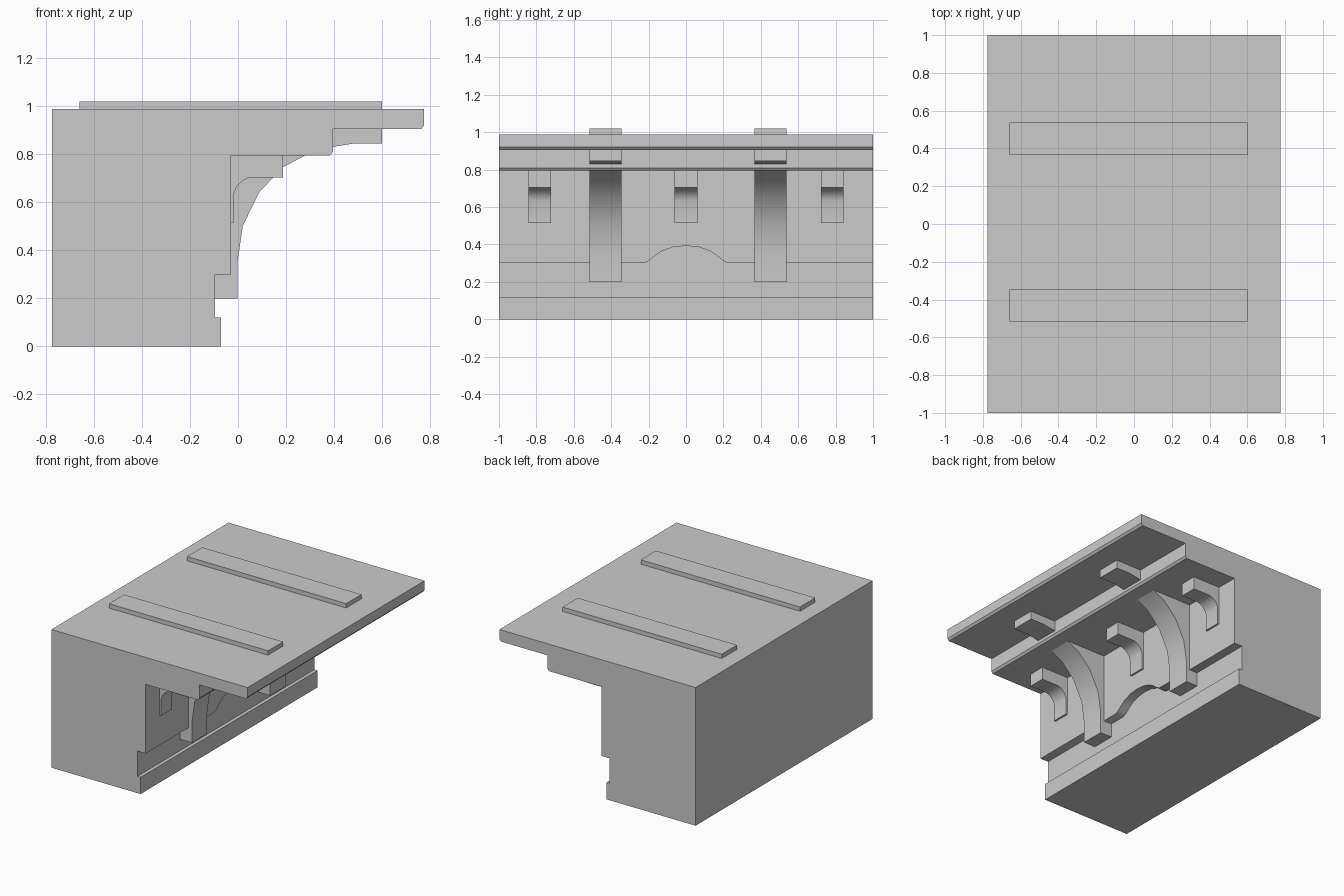
import bpy, bmesh, math

cube = bpy.data.objects.get("Cube")
if cube:
    bpy.data.objects.remove(cube, do_unlink=True)

stone = bpy.data.materials.new("pale grey stone")
stone.use_nodes = True
GREY = (0.6, 0.6, 0.6, 1)
stone.diffuse_color = GREY
stone.node_tree.nodes["Principled BSDF"].inputs["Base Color"].default_value = GREY


def prism(name, profile, start, end, axis="y"):
    """Extrude an (x, z) profile along y, or a (y, z) profile along x."""
    bm = bmesh.new()
    place = (lambda p: (p[0], start, p[1])) if axis == "y" else (lambda p: (start, p[0], p[1]))
    face = bm.faces.new([bm.verts.new(place(p)) for p in profile])
    swept = bmesh.ops.extrude_face_region(bm, geom=[face])["geom"]
    verts = [g for g in swept if isinstance(g, bmesh.types.BMVert)]
    depth = end - start
    bmesh.ops.translate(bm, verts=verts, vec=(0, depth, 0) if axis == "y" else (depth, 0, 0))
    bmesh.ops.recalc_face_normals(bm, faces=bm.faces)
    mesh = bpy.data.meshes.new(name)
    bm.to_mesh(mesh)
    bm.free()
    mesh.materials.append(stone)
    obj = bpy.data.objects.new(name, mesh)
    bpy.context.collection.objects.link(obj)
    return obj


def smooth(obj):
    bpy.ops.object.select_all(action="DESELECT")
    obj.select_set(True)
    bpy.context.view_layer.objects.active = obj
    bpy.ops.object.shade_smooth_by_angle(angle=math.radians(32))


# Main cornice block: plinth, band, wall and stepped overhang
BACK, LIP = -0.776, 0.776
BAND, WALL, STEP = -0.095, -0.03, 0.395
SOFFIT, LEDGE, TOP = 0.795, 0.905, 0.988
body = prism("cornice_body", [
    (BACK, 0), (-0.07, 0), (-0.07, 0.12), (BAND, 0.12), (BAND, 0.3),
    (WALL, 0.3), (WALL, SOFFIT), (0.383, SOFFIT), (STEP, 0.81),
    (STEP, LEDGE), (0.763, LEDGE), (LIP, 0.92), (LIP, TOP), (BACK, TOP)], -1, 1)

# Shallow arch cut in the lower edge of the wall
half = [(0.225, 0.3), (0.2, 0.312), (0.165, 0.341), (0.13, 0.364), (0.07, 0.386)]
arch = [(0.225, 0.26)] + half + [(0, 0.393)] + [(-y, z) for y, z in reversed(half)] + [(-0.225, 0.26)]
cutter = prism("arch_cutter", arch, BAND, 0.05, "x")
cutter.hide_render = True
cut = body.modifiers.new("arch", "BOOLEAN")
cut.operation = "DIFFERENCE"
cut.solver = "EXACT"
cut.object = cutter
bpy.context.view_layer.objects.active = body
bpy.ops.object.modifier_apply(modifier=cut.name)
bpy.data.objects.remove(cutter, do_unlink=True)
smooth(body)

# Large curved brackets, the blocks above them and the roof strips
for side, (y0, y1) in {"right": (-0.517, -0.346), "left": (0.366, 0.538)}.items():
    smooth(prism("large_bracket_" + side, [
        (-0.12, 0.2), (-0.002, 0.2), (-0.002, 0.353), (0.02, 0.502), (0.09, 0.644),
        (0.19, 0.748), (0.28, SOFFIT), (0.28, 0.82), (-0.12, 0.82)], y0, y1))
    prism("eave_block_" + side, [
        (0.37, 0.831), (STEP, 0.831), (0.489, 0.846), (0.6, 0.846),
        (0.6, 0.93), (0.37, 0.93)], y0, y1)
    prism("roof_strip_" + side, [
        (-0.66, 0.96), (0.6, 0.96), (0.6, 1.019), (-0.66, 1.019)], y0, y1)

# Small hooked brackets under the soffit
for label, y in {"right": -0.782, "middle": 0, "left": 0.782}.items():
    smooth(prism("small_bracket_" + label, [
        (-0.06, 0.515), (-0.017, 0.515), (-0.017, 0.636), (-0.006, 0.664),
        (0.018, 0.69), (0.048, 0.704), (0.188, 0.704), (0.188, 0.82),
        (-0.06, 0.82)], y - 0.061, y + 0.061))
